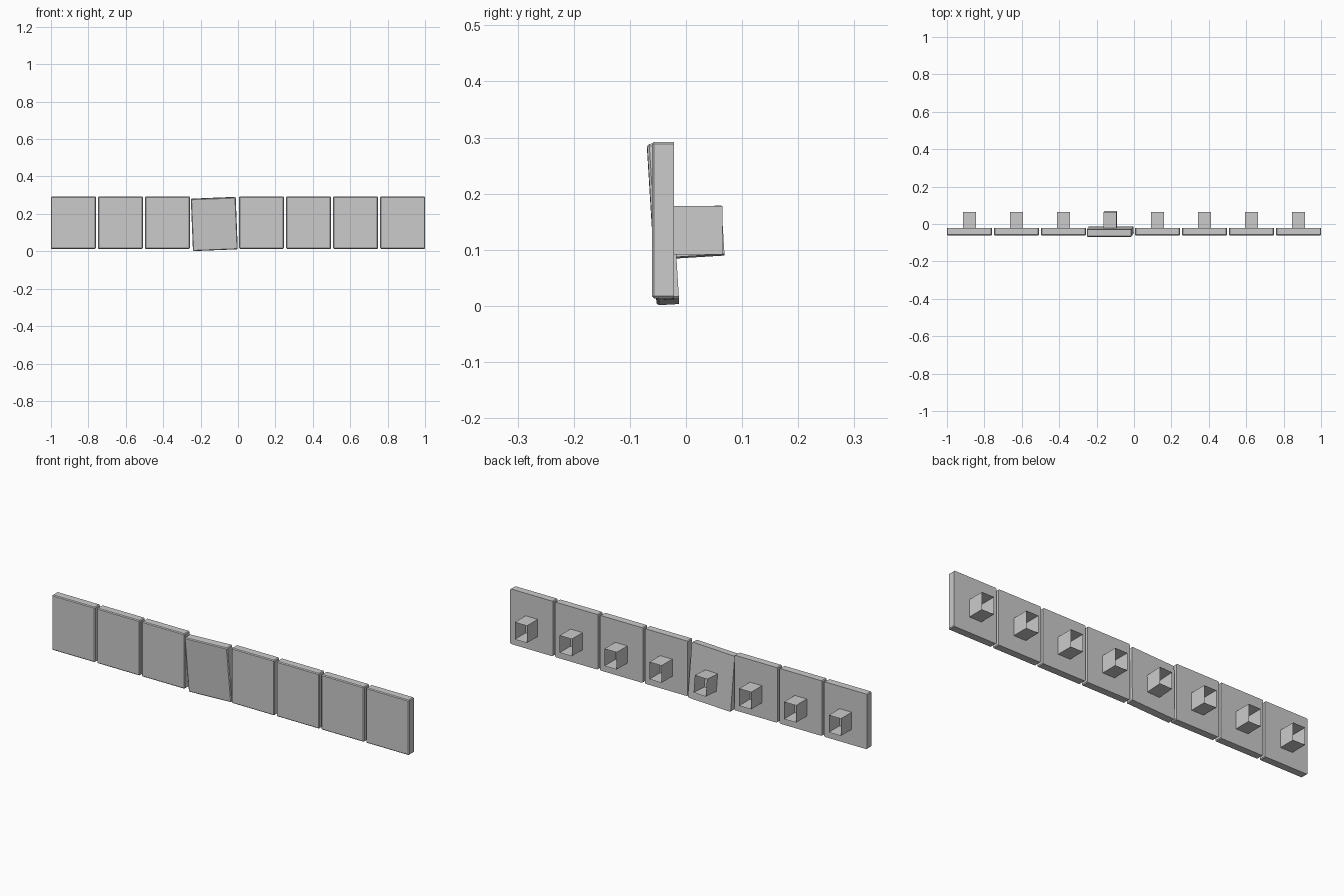
import bpy, bmesh
from math import radians
from mathutils import Matrix, Vector

if "Cube" in bpy.data.objects:
    bpy.data.objects.remove(bpy.data.objects["Cube"])

COUNT, PITCH = 8, 0.2514
TILE = (0.24, 0.04, 0.279)
STEM = (0.068, 0.086, 0.087)


def box(bm, size, centre):
    m = Matrix.Translation(centre) @ Matrix.Diagonal((*size, 1))
    bmesh.ops.create_cube(bm, size=1, matrix=m)


def finish(bm, name):
    mesh = bpy.data.meshes.new(name)
    bm.to_mesh(mesh)
    bm.free()
    return mesh


# tile: slab with a fine chamfer on every edge except around the back
bm = bmesh.new()
box(bm, TILE, (0, 0, 0))
edges = [e for e in bm.edges if any(v.co.y < 0 for v in e.verts)]
bmesh.ops.bevel(bm, geom=edges, offset=0.004, segments=1, affect='EDGES')
# keep the back face flat and full
tile_mesh = finish(bm, "tile")

# stem: thin-walled square socket, open at both ends
bm = bmesh.new()
box(bm, STEM, (0, TILE[1] / 2 + STEM[1] / 2, -0.018))
bm.normal_update()
bmesh.ops.delete(bm, geom=[f for f in bm.faces if abs(f.normal.y) > 0.9],
                 context='FACES_ONLY')
stem_mesh = finish(bm, "stem")

# row of tiles, the fourth one knocked loose
for i in range(COUNT):
    loc = Vector(((i - (COUNT - 1) / 2) * PITCH, -0.041, 0.153))
    rot = (0, 0, 0)
    if i == 3:
        loc.z = 0.146
        loc.x -= 0.001
        rot = (radians(3.5), radians(-2.3), 0)
    for mesh in (tile_mesh, stem_mesh):
        ob = bpy.data.objects.new(f"{mesh.name}_{i + 1}", mesh)
        ob.location, ob.rotation_euler = loc, rot
        bpy.context.collection.objects.link(ob)
